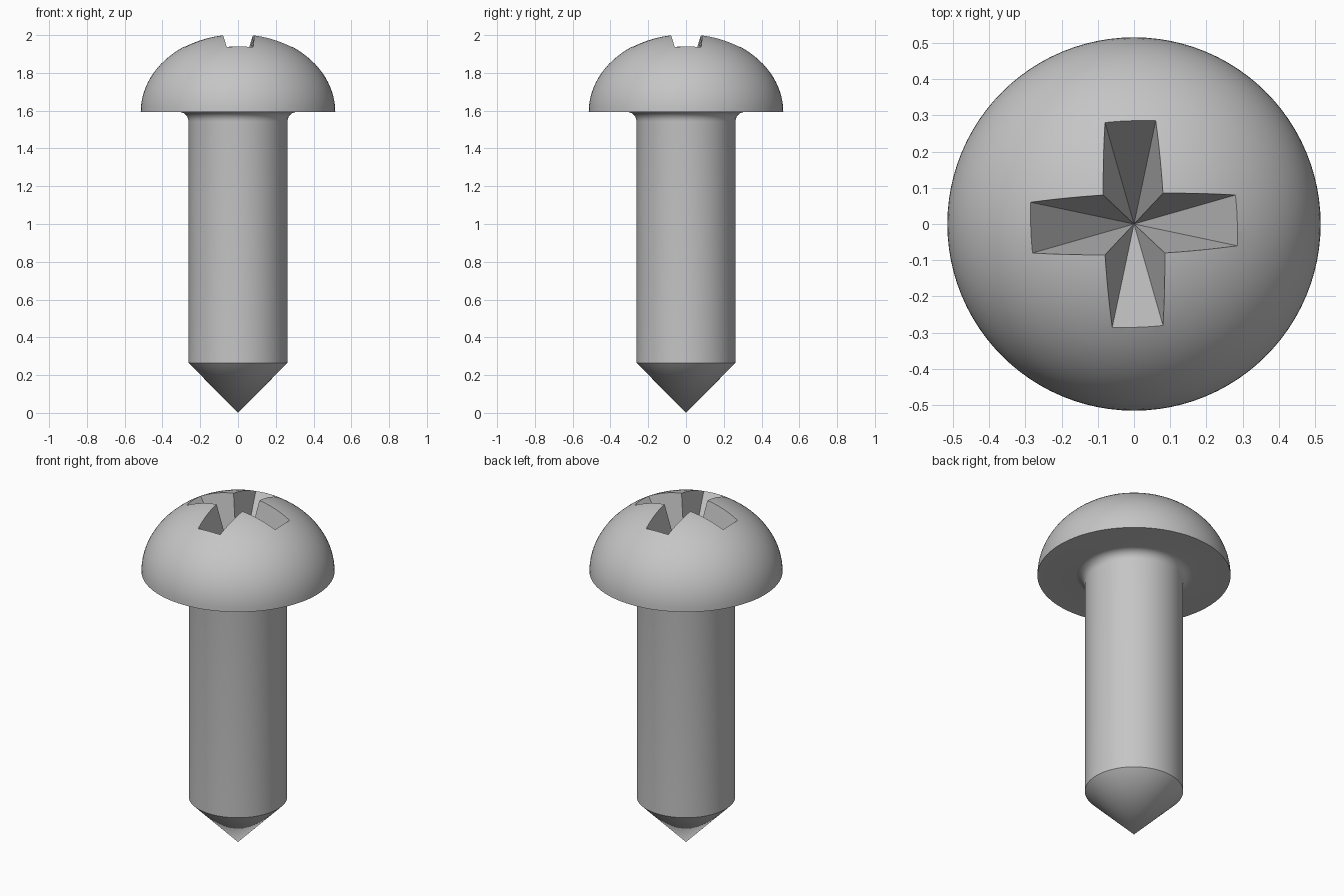
import bpy, bmesh, math
from mathutils import Vector, Matrix

if "Cube" in bpy.data.objects:
    bpy.data.objects.remove(bpy.data.objects["Cube"])

HEAD_R, HEAD_Z, HEAD_H = 0.515, 1.593, 0.416
SHANK_R, FILLET = 0.262, 0.05
RECESS_BOTTOM = 1.53

steel = bpy.data.materials.new("light_grey_steel")
steel.diffuse_color = (0.56, 0.56, 0.56, 1)
steel.use_nodes = True
steel.node_tree.nodes["Principled BSDF"].inputs["Base Color"].default_value = steel.diffuse_color


def make_object(name, bm):
    bmesh.ops.recalc_face_normals(bm, faces=bm.faces)
    mesh = bpy.data.meshes.new(name)
    bm.to_mesh(mesh)
    bm.free()
    mesh.materials.append(steel)
    obj = bpy.data.objects.new(name, mesh)
    bpy.context.collection.objects.link(obj)
    return obj


def dome_z(r):
    return HEAD_Z + HEAD_H * math.sqrt(1 - (r / HEAD_R) ** 2)


# Screw body: pointed tip, shank, fillet under the head, domed head
profile = [(0, 0), (SHANK_R, 0.265)]
for i in range(7):
    a = math.radians(90 * i / 6)
    profile.append((SHANK_R + FILLET * (1 - math.cos(a)),
                    HEAD_Z - FILLET * (1 - math.sin(a))))
for i in range(25):
    a = math.radians(90 * i / 24)
    profile.append((HEAD_R * math.cos(a), HEAD_Z + HEAD_H * math.sin(a)))

bm = bmesh.new()
verts = [bm.verts.new((r, 0, z)) for r, z in profile]
edges = [bm.edges.new(pair) for pair in zip(verts, verts[1:])]
bmesh.ops.spin(bm, geom=verts + edges, cent=(0, 0, 0), axis=(0, 0, 1),
               angle=math.tau, steps=96, use_duplicate=False)
bmesh.ops.remove_doubles(bm, verts=bm.verts, dist=1e-5)
screw = make_object("screw", bm)

# Cross recess cutter: a cross-shaped pyramid pointing down
arm = [(0.08, 0.085), (0.06, 0.285), (-0.08, 0.28)]
bottom = Vector((0, 0, RECESS_BOTTOM))
bm = bmesh.new()
tip = bm.verts.new(bottom)
top = bm.verts.new((0, 0, 2.4))
ring = []
for q in range(4):
    turn = Matrix.Rotation(q * math.pi / 2, 3, 'Z')
    for x, y in arm:
        on_dome = Vector((x, y, dome_z(math.hypot(x, y))))
        ring.append(bm.verts.new(turn @ (bottom + (on_dome - bottom) * 1.5)))
for a, b in zip(ring, ring[1:] + ring[:1]):
    bm.faces.new((tip, a, b))
    bm.faces.new((top, b, a))
cutter = make_object("recess_cutter", bm)
cutter.hide_render = True

# Cut the recess and smooth the round surfaces
bpy.context.view_layer.objects.active = screw
screw.select_set(True)
cut = screw.modifiers.new("cross_recess", 'BOOLEAN')
cut.operation = 'DIFFERENCE'
cut.solver = 'EXACT'
cut.object = cutter
bpy.ops.object.modifier_apply(modifier=cut.name)
bpy.data.objects.remove(cutter)
bpy.ops.object.shade_smooth_by_angle(angle=math.radians(25))
